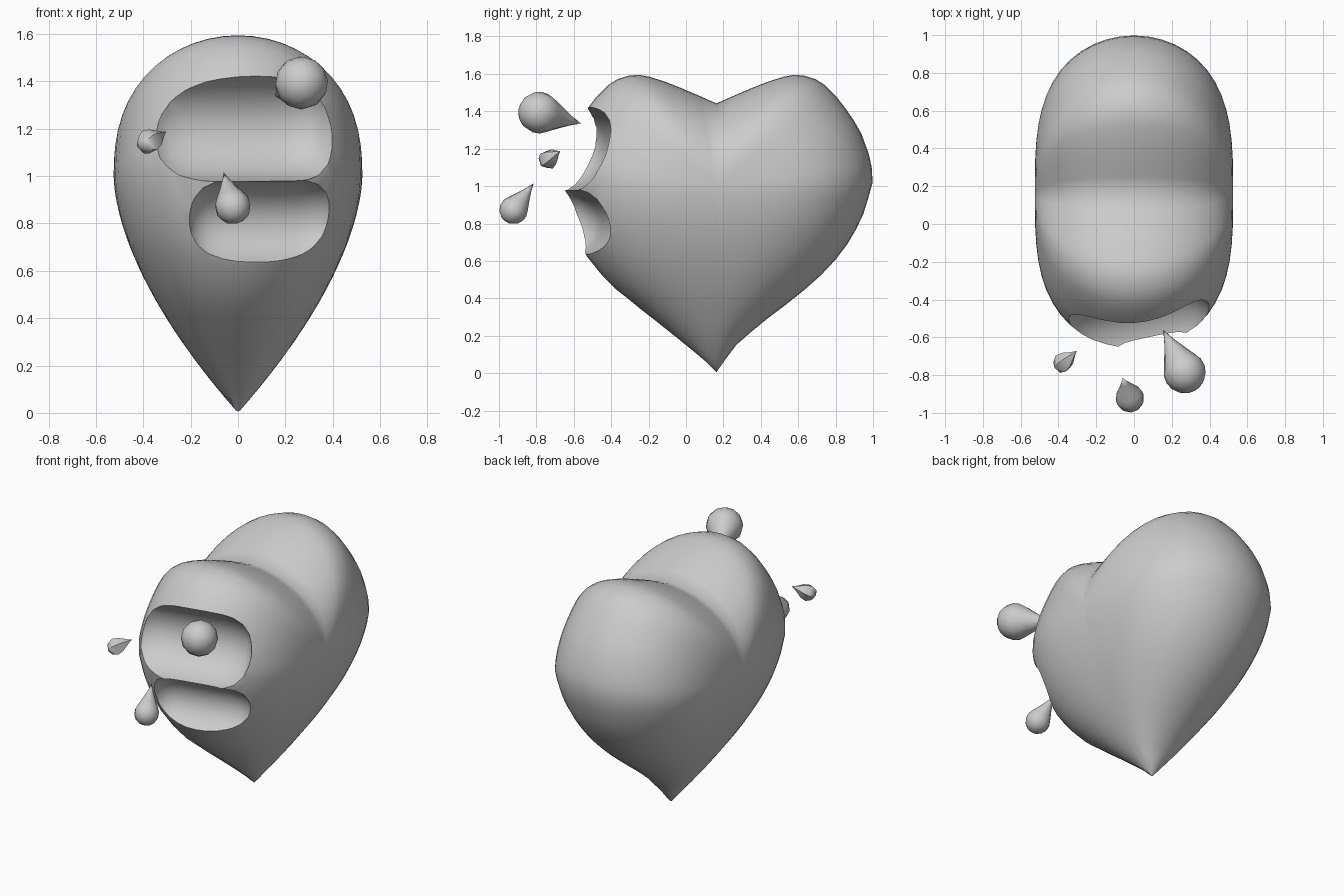
import bpy, bmesh, math
from mathutils import Vector

if "Cube" in bpy.data.objects:
    bpy.data.objects.remove(bpy.data.objects["Cube"])

grey = bpy.data.materials.new("plain grey")
grey.diffuse_color = (0.6, 0.6, 0.6, 1)
grey.use_nodes = True
grey.node_tree.nodes["Principled BSDF"].inputs["Base Color"].default_value = grey.diffuse_color


def smooth(ob, angle):
    bpy.ops.object.select_all(action='DESELECT')
    ob.select_set(True)
    bpy.context.view_layer.objects.active = ob
    bpy.ops.object.shade_smooth_by_angle(angle=math.radians(angle))


def add_object(name, bm, angle):
    bmesh.ops.recalc_face_normals(bm, faces=bm.faces)
    if bm.calc_volume(signed=True) < 0:
        bmesh.ops.reverse_faces(bm, faces=bm.faces)
    mesh = bpy.data.meshes.new(name)
    bm.to_mesh(mesh)
    bm.free()
    mesh.materials.append(grey)
    ob = bpy.data.objects.new(name, mesh)
    bpy.context.collection.objects.link(ob)
    smooth(ob, angle)
    return ob


def volume(mesh):
    bm = bmesh.new()
    bm.from_mesh(mesh)
    result = bm.calc_volume(signed=True)
    bm.free()
    return result


def loft(rings, start, end):
    """Skin a stack of rings and close it with a point at each end."""
    bm = bmesh.new()
    loops = [[bm.verts.new(p) for p in ring] for ring in rings]
    n = len(loops[0])
    for a, b in zip(loops, loops[1:]):
        for i in range(n):
            j = (i + 1) % n
            bm.faces.new((a[i], a[j], b[j], b[i]))
    first, last = bm.verts.new(start), bm.verts.new(end)
    for i in range(n):
        j = (i + 1) % n
        bm.faces.new((first, loops[0][j], loops[0][i]))
        bm.faces.new((last, loops[-1][i], loops[-1][j]))
    return bm


# Heart outline: (distance from the middle, height), rising from the tip
back_low = [(0, 0.005), (0.045, 0.07), (0.105, 0.15), (0.185, 0.22), (0.27, 0.29), (0.37, 0.365),
            (0.47, 0.445), (0.56, 0.525), (0.637, 0.607), (0.7, 0.69), (0.747, 0.77),
            (0.785, 0.85), (0.81, 0.93), (0.835, 1.02)]
front_low = [(0, 0.005), (0.055, 0.06), (0.12, 0.115), (0.2, 0.18), (0.265, 0.232), (0.333, 0.286),
             (0.4, 0.338), (0.463, 0.39), (0.543, 0.453), (0.613, 0.525), (0.69, 0.62),
             (0.745, 0.714), (0.79, 0.84), (0.825, 1.0)]
lobe = [(0.83, 1.1), (0.815, 1.17), (0.775, 1.28), (0.735, 1.35), (0.69, 1.415), (0.64, 1.48),
        (0.58, 1.54), (0.53, 1.572), (0.465, 1.592), (0.41, 1.594), (0.36, 1.585), (0.28, 1.56),
        (0.195, 1.527), (0.09, 1.482)]
outline = back_low + lobe + [(0, 1.442)]
outline += [(-y, z) for y, z in (front_low[1:] + lobe)[::-1]]
MID_Y, MID_Z, THICK = 0.163, 1.0, 0.525


def reach(side, z):
    """Depth of the lower heart at height z."""
    for (y0, z0), (y1, z1) in zip(side, side[1:]):
        if z <= z1:
            return max(1e-4, y0 + (y1 - y0) * (z - z0) / (z1 - z0))
    return side[-1][0]


def heart_point(y, z, s, side):
    dy, dz = y * s, (z - MID_Z) * s
    height = MID_Z + dz
    if s == 1:
        x = 0
    elif dz < 0:
        # lower part: rounded level sections tapering to the tip
        u = min(0.9995, abs(dy) / reach(back_low if y >= 0 else front_low, height))
        x = THICK * (1 - (-dz) ** 1.68) * math.sqrt(1 - u ** (2 + 1.2 * height))
    else:
        # lobes: rounded from the middle out to the outline
        p = 3.2 - math.sin(math.atan2(dz, abs(dy)))
        x = THICK * math.sqrt(1 - s ** p)
    return (side * x, MID_Y + dy, height)


STEPS = 14
levels = [math.sin(math.pi / 2 * i / STEPS) for i in range(1, STEPS)] + [1]
rings = [[heart_point(y, z, s, 1) for y, z in outline] for s in levels]
rings += [[heart_point(y, z, s, -1) for y, z in outline] for s in levels[-2::-1]]
heart = add_object("bitten_heart",
                   loft(rings, (THICK, MID_Y, MID_Z), (-THICK, MID_Y, MID_Z)), 60)


# Bite: two rounded scoops, one above the other
def scoop(name, centre, length, depth, height, turn):
    rows = []
    for i in range(1, 18):
        u = -math.cos(math.pi * i / 18)
        r = math.sqrt(1 - abs(u) ** 6)
        row = []
        for k in range(28):
            a = 2 * math.pi * k / 28
            x, y, z = u * length, r * depth * math.cos(a), r * height * math.sin(a)
            row.append((centre[0] + x * math.cos(turn) - y * math.sin(turn),
                        centre[1] + x * math.sin(turn) + y * math.cos(turn),
                        centre[2] + z))
        rows.append(row)
    end = Vector((math.cos(turn), math.sin(turn), 0)) * length
    return add_object(name, loft(rows, Vector(centre) - end, Vector(centre) + end), 60)


def cut(ob, cutter):
    """Subtract the cutter, keeping the first solver result that is sound."""
    before = ob.data.copy()
    size = volume(before)
    for solver in ('EXACT', 'MANIFOLD', 'FLOAT'):
        mod = ob.modifiers.new(cutter.name, 'BOOLEAN')
        mod.operation = 'DIFFERENCE'
        mod.object = cutter
        mod.solver = solver
        bpy.context.view_layer.objects.active = ob
        bpy.ops.object.modifier_apply(modifier=mod.name)
        if 0.8 * size < volume(ob.data) < 0.999 * size:
            return
        ob.data = before.copy()


TURN = math.radians(12)
cutters = [scoop("upper_bite_cutter", (0.035, -0.66, 1.213), 0.43, 0.28, 0.24, TURN),
           scoop("lower_bite_cutter", (0.135, -0.66, 0.793), 0.35, 0.24, 0.195, TURN)]
for cutter in cutters:
    cut(heart, cutter)
for cutter in cutters:
    bpy.data.objects.remove(cutter)
smooth(heart, 60)


# Drops: a ball drawn out to a point
def drop(name, centre, tip, radius, sides):
    centre, tip = Vector(centre), Vector(tip)
    axis = tip - centre
    length = axis.length / radius
    turn = axis.to_track_quat('Z', 'Y')
    n = max(3, sides // 2)
    profile = [(math.sin(math.radians(a)), -math.cos(math.radians(a)))
               for a in [125 * i / n for i in range(1, n + 1)]]
    r0, h0 = profile[-1]
    profile += [(r0 * (1 - t) ** 1.15, h0 + (length - h0) * t) for t in (0.33, 0.66)]
    rows = [[centre + turn @ Vector((r * math.cos(2 * math.pi * k / sides),
                                     r * math.sin(2 * math.pi * k / sides), h)) * radius
             for k in range(sides)] for r, h in profile]
    add_object(name, loft(rows, centre - axis.normalized() * radius, tip), 50)


drop("large_drop", (0.268, -0.785, 1.393), (0.155, -0.56, 1.335), 0.112, 12)
drop("medium_drop", (-0.022, -0.922, 0.872), (-0.06, -0.815, 1.015), 0.076, 10)
drop("small_drop", (-0.375, -0.735, 1.145), (-0.303, -0.672, 1.188), 0.055, 5)
